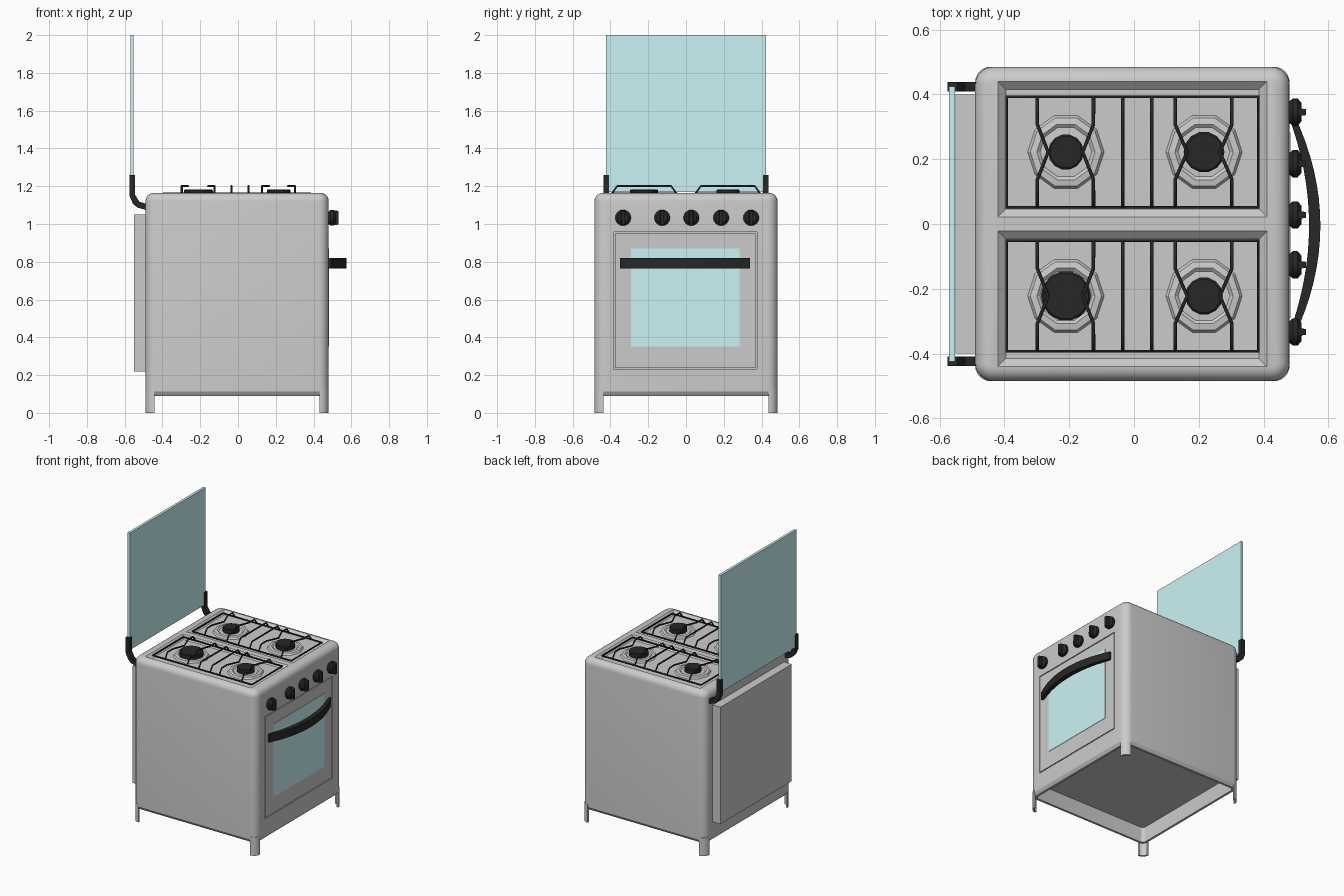
import bpy, bmesh, math
from mathutils import Vector

if "Cube" in bpy.data.objects:
    bpy.data.objects.remove(bpy.data.objects["Cube"])


def material(name, color):
    m = bpy.data.materials.new(name)
    m.diffuse_color = color
    m.use_nodes = True
    m.node_tree.nodes["Principled BSDF"].inputs["Base Color"].default_value = m.diffuse_color
    return m


BLACK = material("black_enamel", (0.02, 0.02, 0.02, 1))
GLASS = material("tinted_glass", (0.6, 0.9, 0.92, 1))


def loft(name, rings, mat=None, smooth=True):
    """Closed solid through rings of equal point count."""
    bm = bmesh.new()
    loops = [[bm.verts.new(p) for p in ring] for ring in rings]
    n = len(loops[0])
    for a, b in zip(loops, loops[1:]):
        for i in range(n):
            j = (i + 1) % n
            bm.faces.new((a[i], a[j], b[j], b[i]))
    bm.faces.new(loops[0][::-1])
    bm.faces.new(loops[-1])
    bmesh.ops.recalc_face_normals(bm, faces=bm.faces)
    me = bpy.data.meshes.new(name)
    bm.to_mesh(me)
    bm.free()
    ob = bpy.data.objects.new(name, me)
    bpy.context.collection.objects.link(ob)
    if mat:
        me.materials.append(mat)
    if smooth:
        bpy.ops.object.select_all(action='DESELECT')
        ob.select_set(True)
        bpy.context.view_layer.objects.active = ob
        bpy.ops.object.shade_smooth_by_angle(angle=math.radians(32))
    return ob


def rect(x0, x1, y0, y1, z):
    return [(x0, y0, z), (x1, y0, z), (x1, y1, z), (x0, y1, z)]


def box(name, x0, x1, y0, y1, z0, z1, mat=None):
    return loft(name, [rect(x0, x1, y0, y1, z0), rect(x0, x1, y0, y1, z1)], mat, False)


def disc_ring(c, r, z, n):
    return [(c[0] + r * math.cos(2 * math.pi * i / n),
             c[1] + r * math.sin(2 * math.pi * i / n), z) for i in range(n)]


CX, HALF, RAD, TOP = -0.005, 0.485, 0.055, 1.165


def outline(inset, z):
    """Rounded square section of the cabinet."""
    h, r = HALF - inset, max(RAD - inset, 0.012)
    pts = []
    for k, (sx, sy) in enumerate([(1, 1), (-1, 1), (-1, -1), (1, -1)]):
        for i in range(7):
            a = math.radians(90 * k + 15 * i)
            pts.append((CX + sx * (h - r) + r * math.cos(a), sy * (h - r) + r * math.sin(a), z))
    return pts


# Cabinet: recessed floor, folded bottom lip, walls and rounded top edge
rings = [outline(0.03, 0.20), outline(0.03, 0.09), outline(0.014, 0.09), outline(0, 0.112)]
for i in range(6):
    a = math.radians(18 * i)
    rings.append(outline(0.045 * (1 - math.cos(a)), TOP - 0.045 + 0.045 * math.sin(a)))
cabinet = loft("cabinet", rings, smooth=False)

# Sloped burner wells and the door opening, cut out of the cabinet
cutters = [box("door_cutter", 0.45, 0.6, -0.383, 0.375, 0.232, 0.957)]
for y0, y1 in [(0.022, 0.44), (-0.44, -0.022)]:
    s = 0.025
    cutters.append(loft("well_cutter", [
        rect(-0.42 + s, 0.41 - s, y0 + s, y1 - s, TOP - 0.022),
        rect(-0.42, 0.41, y0, y1, TOP), rect(-0.42, 0.41, y0, y1, TOP + 0.1)], smooth=False))
bpy.context.view_layer.objects.active = cabinet
for c in cutters:
    c.hide_render = True
    mod = cabinet.modifiers.new("cut", 'BOOLEAN')
    mod.operation, mod.solver, mod.object = 'DIFFERENCE', 'EXACT', c
    bpy.ops.object.modifier_apply(modifier=mod.name)
for c in cutters:
    bpy.data.objects.remove(c, do_unlink=True)
bpy.ops.object.select_all(action='DESELECT')
cabinet.select_set(True)
bpy.ops.object.shade_smooth_by_angle(angle=math.radians(22))

# Curved corner legs
for sx in (1, -1):
    for sy in (1, -1):
        prof = []
        for r, order in ((0.048, range(7)), (0.036, range(6, -1, -1))):
            for i in order:
                a = math.radians(15 * i)
                prof.append((CX + sx * (HALF - 0.048 + r * math.cos(a)),
                             sy * (HALF - 0.048 + r * math.sin(a))))
        loft("leg", [[(x, y, z) for x, y in prof] for z in (0, 0.13)])

# Oven door, window and rear panel
box("oven_door", 0.44, 0.48, -0.377, 0.369, 0.238, 0.951)
box("oven_window", 0.47, 0.4825, -0.29, 0.283, 0.352, 0.87, GLASS)
box("rear_panel", -0.55, -0.48, -0.4, 0.4, 0.22, 1.05)

# Bowed door handle
rings = []
for i in range(17):
    t = i / 8 - 1
    y, xo, xi = -0.005 + 0.345 * t, 0.575 - 0.082 * t * t, 0.54 - 0.066 * t * t
    rings.append([(xi, y, 0.765), (xo, y, 0.765), (xo, y, 0.82), (xi, y, 0.82)])
loft("door_handle", rings, BLACK)

# Control knobs: flared disc with a grip bar
for y in (-0.333, -0.126, 0.028, 0.186, 0.345):
    prof = [(0.475, 0.03), (0.49, 0.042), (0.505, 0.042), (0.517, 0.028)]
    loft("knob", [[(x, y + r * math.cos(math.pi * i / 8), 1.033 + r * math.sin(math.pi * i / 8))
                   for i in range(16)] for x, r in prof], BLACK)
    loft("knob_grip", [[(x, y - w, 1.033 - h), (x, y + w, 1.033 - h),
                        (x, y + w, 1.033 + h), (x, y - w, 1.033 + h)]
                       for x, w, h in ((0.50, 0.013, 0.041), (0.531, 0.009, 0.036))], BLACK, False)

# Burners: faceted dish with a black cap
for x, y, r in [(-0.21, 0.222, 0.055), (0.216, 0.222, 0.063),
                (-0.21, -0.222, 0.077), (0.216, -0.222, 0.058)]:
    dish = [(0.12, 1.14), (0.11, 1.155), (0.09, 1.158), (0.08, 1.15), (0.05, 1.152)]
    loft("burner_dish", [disc_ring((x, y), q, z, 10) for q, z in dish], smooth=False)
    loft("burner_cap", [disc_ring((x, y), q, z, 14) for q, z in
                        ((r, 1.145), (r, 1.178), (r - 0.006, 1.183))], BLACK)


# Pan grates: rods drawn as bevelled curves
def rods(name, paths):
    cu = bpy.data.curves.new(name, 'CURVE')
    cu.dimensions, cu.bevel_depth, cu.bevel_resolution = '3D', 0.0055, 1
    cu.use_fill_caps = True
    for pts, closed in paths:
        sp = cu.splines.new('POLY')
        sp.points.add(len(pts) - 1)
        for p, co in zip(sp.points, pts):
            p.co = (*co, 1)
        sp.use_cyclic_u = closed
    cu.materials.append(BLACK)
    bpy.context.collection.objects.link(bpy.data.objects.new(name, cu))


for s in (1, -1):
    lo, hi, mid, zb, zt = 0.051, 0.392, 0.222, 1.163, 1.201
    paths = [([(x, s * y, z) for x, y, z in rect(-0.393, 0.383, lo, hi, zb)], True)]
    for x, dx in [(-0.298, 0.033), (-0.125, -0.033), (-0.035, 0),
                  (0.055, 0), (0.127, 0.037), (0.302, -0.037)]:
        pts = [(x, lo, zb), (x, lo + 0.028, zt), (x, 0.137, zt), (x + dx, mid, zt),
               (x, 0.307, zt), (x, hi - 0.028, zt), (x, hi, zb)]
        paths.append(([(a, s * b, c) for a, b, c in pts], False))
    rods("pan_grate", paths)

# Raised glass lid with hinge arms
box("glass_lid", -0.57, -0.552, -0.424, 0.424, 1.17, 2.0, GLASS)
arm = [(-0.48, 1.072), (-0.535, 1.088), (-0.558, 1.11), (-0.575, 1.15), (-0.575, 1.26),
       (-0.545, 1.26), (-0.545, 1.155), (-0.522, 1.118), (-0.48, 1.105)]
for s in (1, -1):
    loft("lid_hinge", [[(x, s * y, z) for x, z in arm] for y in (0.408, 0.438)], BLACK, False)
